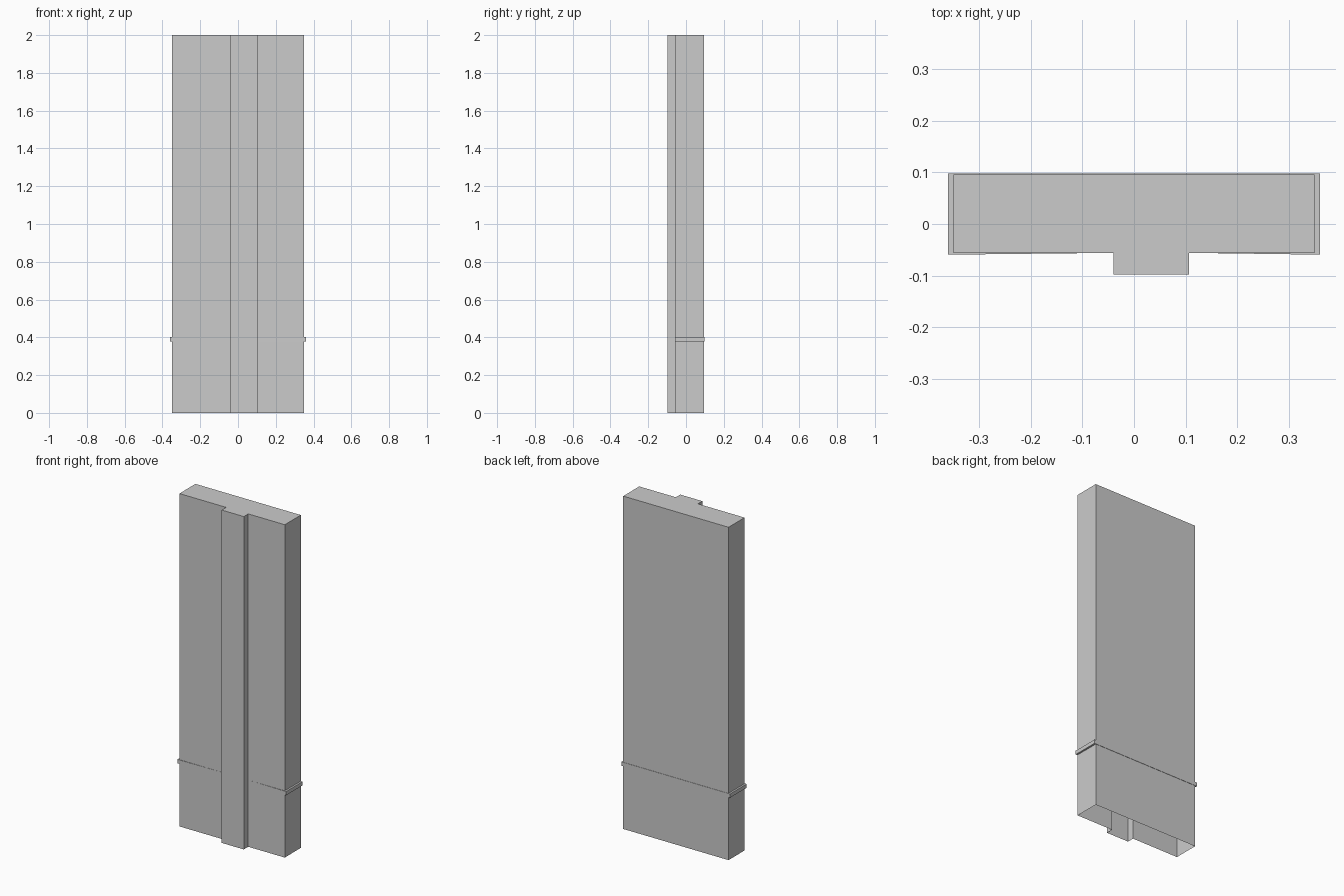
import bpy, bmesh

if "Cube" in bpy.data.objects:
    bpy.data.objects.remove(bpy.data.objects["Cube"])

# Plan outline of the slab with its off-centre front strip (counter-clockwise)
W, BACK, FRONT = 0.35, 0.096, -0.056
STRIP_L, STRIP_R, STRIP_Y = -0.04, 0.107, -0.098
STRIP = [(STRIP_L, FRONT), (STRIP_L, STRIP_Y), (STRIP_R, STRIP_Y), (STRIP_R, FRONT)]


def outline(w, front, back):
    return [(-w, back), (-w, front)] + STRIP + [(w, front), (w, back)]


body = outline(W, FRONT, BACK)
# The trim flares at the outer corners and dies into the strip
trim = outline(0.361, -0.0595, 0.098)

# Loft the outline upwards; the middle levels form the raised trim band
levels = [(body, 0), (body, 0.378), (trim, 0.378), (trim, 0.401), (body, 0.401), (body, 2)]
bm = bmesh.new()
rings = [[bm.verts.new((x, y, z)) for x, y in plan] for plan, z in levels]
for low, high in zip(rings, rings[1:]):
    for i in range(len(low)):
        j = (i + 1) % len(low)
        bm.faces.new((low[i], low[j], high[j], high[i]))

# Closed top, open underside
bm.faces.new(rings[-1])
bmesh.ops.remove_doubles(bm, verts=bm.verts, dist=1e-5)

mesh = bpy.data.meshes.new("wall_panel")
bm.to_mesh(mesh)
bm.free()
panel = bpy.data.objects.new("wall_panel", mesh)
bpy.context.collection.objects.link(panel)
